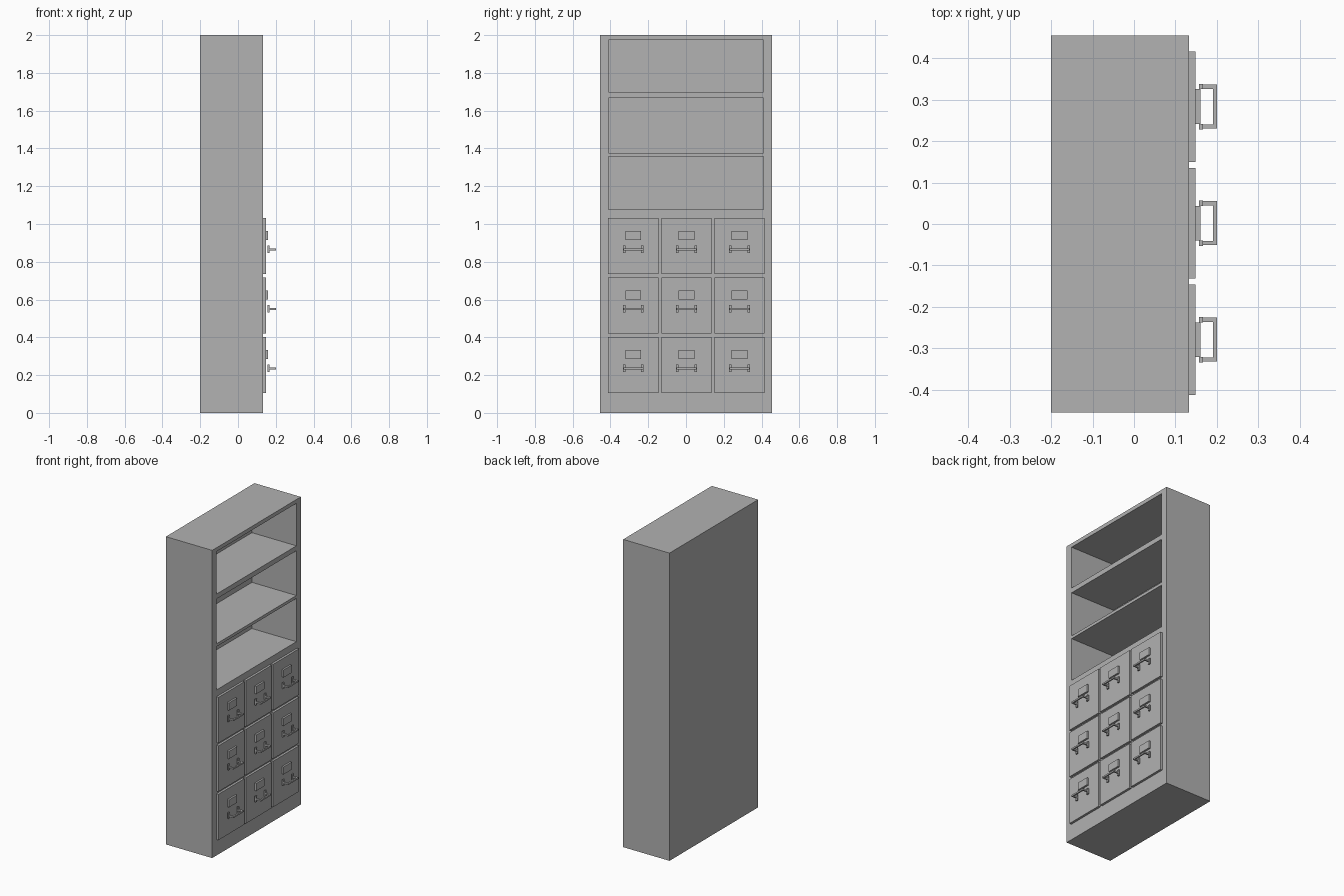
import bpy
import bmesh
from mathutils import Vector

cube = bpy.data.objects.get("Cube")
if cube:
    bpy.data.objects.remove(cube, do_unlink=True)

GREY = (0.445, 0.445, 0.445, 1.0)
paint = bpy.data.materials.new("grey_paint")
paint.use_nodes = True
paint.diffuse_color = GREY
paint.node_tree.nodes["Principled BSDF"].inputs["Base Color"].default_value = GREY


def finish(name, bm):
    bmesh.ops.recalc_face_normals(bm, faces=bm.faces)
    mesh = bpy.data.meshes.new(name)
    bm.to_mesh(mesh)
    bm.free()
    mesh.materials.append(paint)
    obj = bpy.data.objects.new(name, mesh)
    bpy.context.collection.objects.link(obj)
    return obj


def add_box(bm, x, y, z):
    """Box between (min, max) pairs on each axis."""
    verts = bmesh.ops.create_cube(bm, size=1)["verts"]
    for v in verts:
        v.co = Vector([(a + b) / 2 + c * (b - a) for c, (a, b) in zip(v.co, (x, y, z))])


def box(name, x, y, z):
    bm = bmesh.new()
    add_box(bm, x, y, z)
    return finish(name, bm)


FRONT = 0.133

# Cabinet body with three open shelf bays
body = box("cabinet_body", (-0.2, FRONT), (-0.455, 0.455), (0, 2))
bm = bmesh.new()
for bottom, top in ((1.076, 1.357), (1.376, 1.667), (1.699, 1.975)):
    add_box(bm, (-0.187, FRONT + 0.1), (-0.41, 0.41), (bottom, top))
cutter = finish("bay_cutter", bm)
cutter.hide_render = True
cut = body.modifiers.new("bays", 'BOOLEAN')
cut.operation = 'DIFFERENCE'
cut.solver = 'EXACT'
cut.object = cutter
bpy.context.view_layer.objects.active = body
bpy.ops.object.modifier_apply(modifier=cut.name)
bpy.data.objects.remove(cutter, do_unlink=True)


def handle(name, y, z):
    """U-shaped pull with two upright mounting tabs."""
    bm = bmesh.new()
    outline = [(0.16, -0.053), (0.2, -0.053), (0.2, 0.053), (0.16, 0.053),
               (0.16, 0.043), (0.191, 0.043), (0.191, -0.043), (0.16, -0.043)]
    face = bm.faces.new([bm.verts.new((px, y + py, z - 0.005)) for px, py in outline])
    grown = bmesh.ops.extrude_face_region(bm, geom=[face])["geom"]
    bmesh.ops.translate(bm, vec=(0, 0, 0.01),
                        verts=[g for g in grown if isinstance(g, bmesh.types.BMVert)])
    for side in (-1, 1):
        c = y + side * 0.0485
        add_box(bm, (0.157, 0.166), (c - 0.0065, c + 0.0065), (z - 0.019, z + 0.019))
    return finish(name, bm)


# Nine drawers, each with a label plate and a handle
for row in range(3):
    for col in range(3):
        tag = f"{row + 1}_{col + 1}"
        y = 0.002 + (col - 1) * 0.281
        z = 0.104 + row * 0.315
        box("drawer_front_" + tag, (FRONT, 0.148), (y - 0.133, y + 0.133), (z, z + 0.298))
        box("label_plate_" + tag, (0.148, 0.16), (y - 0.042, y + 0.042), (z + 0.181, z + 0.23))
        handle("drawer_handle_" + tag, y, z + 0.132)
